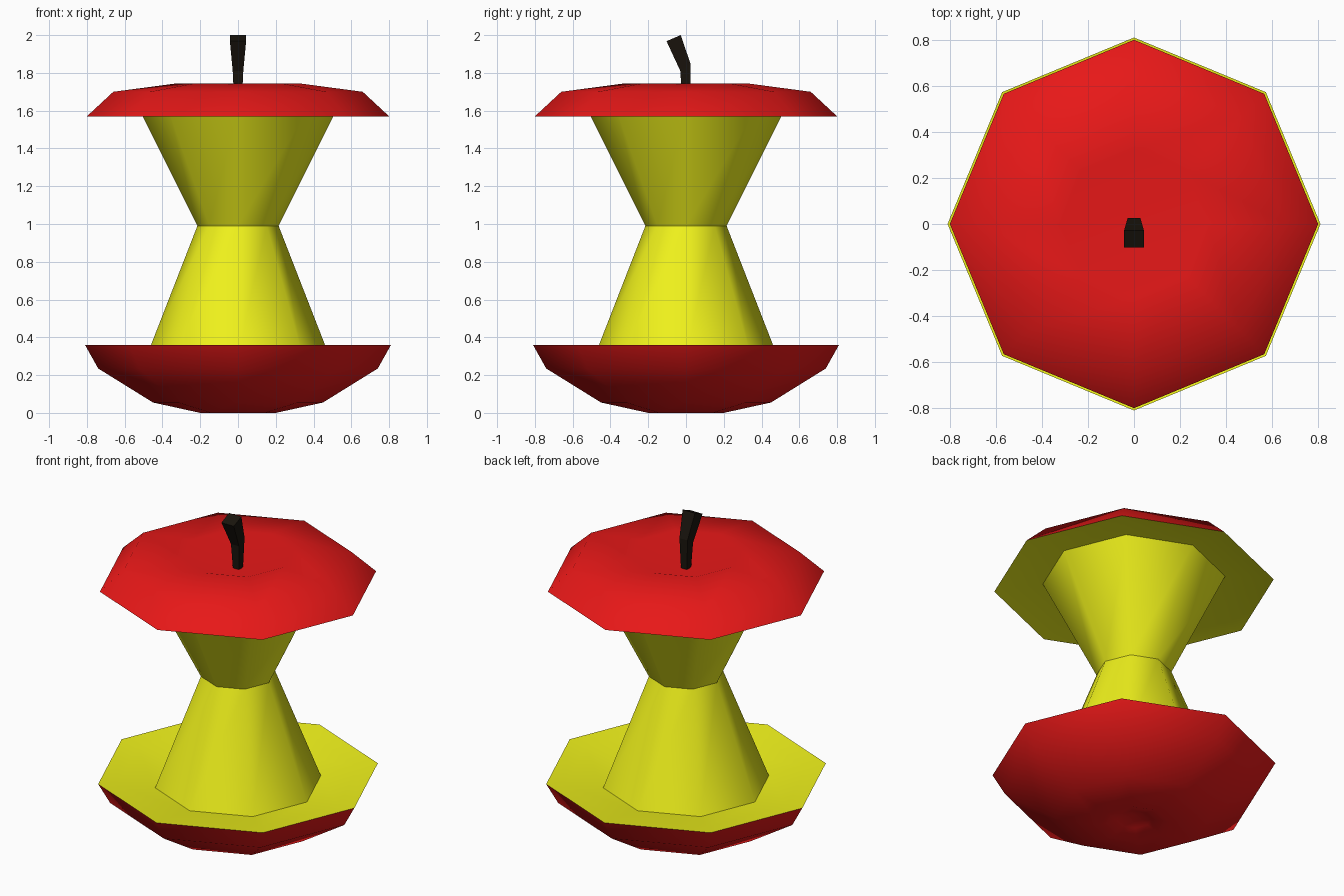
import bpy, bmesh, math
from mathutils import Vector

if "Cube" in bpy.data.objects:
    bpy.data.objects.remove(bpy.data.objects["Cube"])

SIDES = 8


def material(name, rgb):
    m = bpy.data.materials.new(name)
    m.diffuse_color = (*rgb, 1)
    m.use_nodes = True
    m.node_tree.nodes["Principled BSDF"].inputs["Base Color"].default_value = m.diffuse_color
    return m


red = material("red_skin", (0.80, 0.009, 0.009))
yellow = material("yellow_flesh", (0.86, 0.88, 0.011))
dark = material("dark_stem", (0.010, 0.007, 0.004))


def finish(bm, name, mat, angle=None):
    mesh = bpy.data.meshes.new(name)
    bm.to_mesh(mesh)
    bm.free()
    mesh.materials.append(mat)
    ob = bpy.data.objects.new(name, mesh)
    bpy.context.collection.objects.link(ob)
    if angle:
        bpy.ops.object.select_all(action='DESELECT')
        ob.select_set(True)
        bpy.context.view_layer.objects.active = ob
        bpy.ops.object.shade_smooth_by_angle(angle=math.radians(angle))
    return ob


def lathe(name, profile, mat):
    """Revolve (radius, z) points into an octagonal surface."""
    bm = bmesh.new()
    rings = []
    for r, z in profile:
        if r == 0:
            rings.append([bm.verts.new((0, 0, z))] * SIDES)
        else:
            rings.append([bm.verts.new((r * math.cos(a), r * math.sin(a), z))
                          for a in (math.tau * i / SIDES for i in range(SIDES))])
    for lo, hi in zip(rings, rings[1:]):
        for i in range(SIDES):
            k = (i + 1) % SIDES
            bm.faces.new(dict.fromkeys((lo[i], lo[k], hi[k], hi[i])))
    return finish(bm, name, mat, 50)


# Red skin: bottom bowl and top cap, both with a dimple
lathe("bottom_skin", [(0, 0.06), (0.10, 0.03), (0.20, 0), (0.45, 0.055),
                      (0.74, 0.235), (0.81, 0.36)], red)
lathe("top_skin", [(0.80, 1.57), (0.66, 1.70), (0.32, 1.745), (0, 1.65)], red)

# Bitten flesh faces inside the skin
lathe("bottom_flesh", [(0.81, 0.36), (0.70, 0.345), (0.48, 0.31)], yellow)
lathe("top_flesh", [(0.522, 1.605), (0.70, 1.59), (0.80, 1.57)], yellow)

# Hourglass core
lathe("lower_core", [(0.48, 0.31), (0.215, 0.99)], yellow)
lathe("upper_core", [(0.215, 0.99), (0.522, 1.605)], yellow)

# Bent square stem: (half width, front y, front z, back y, back z)
bm = bmesh.new()
rings = []
for w, yf, zf, yb, zb in [(0.02, -0.02, 1.64, 0.02, 1.64),
                          (0.028, -0.03, 1.81, 0.025, 1.845),
                          (0.043, -0.103, 1.968, -0.028, 2.0)]:
    rings.append([bm.verts.new(p) for p in
                  ((-w, yf, zf), (w, yf, zf), (w, yb, zb), (-w, yb, zb))])
for lo, hi in zip(rings, rings[1:]):
    for i in range(4):
        k = (i + 1) % 4
        bm.faces.new((lo[i], lo[k], hi[k], hi[i]))
bm.faces.new(rings[-1])
bm.faces.new(rings[0][::-1])
finish(bm, "stem", dark)
